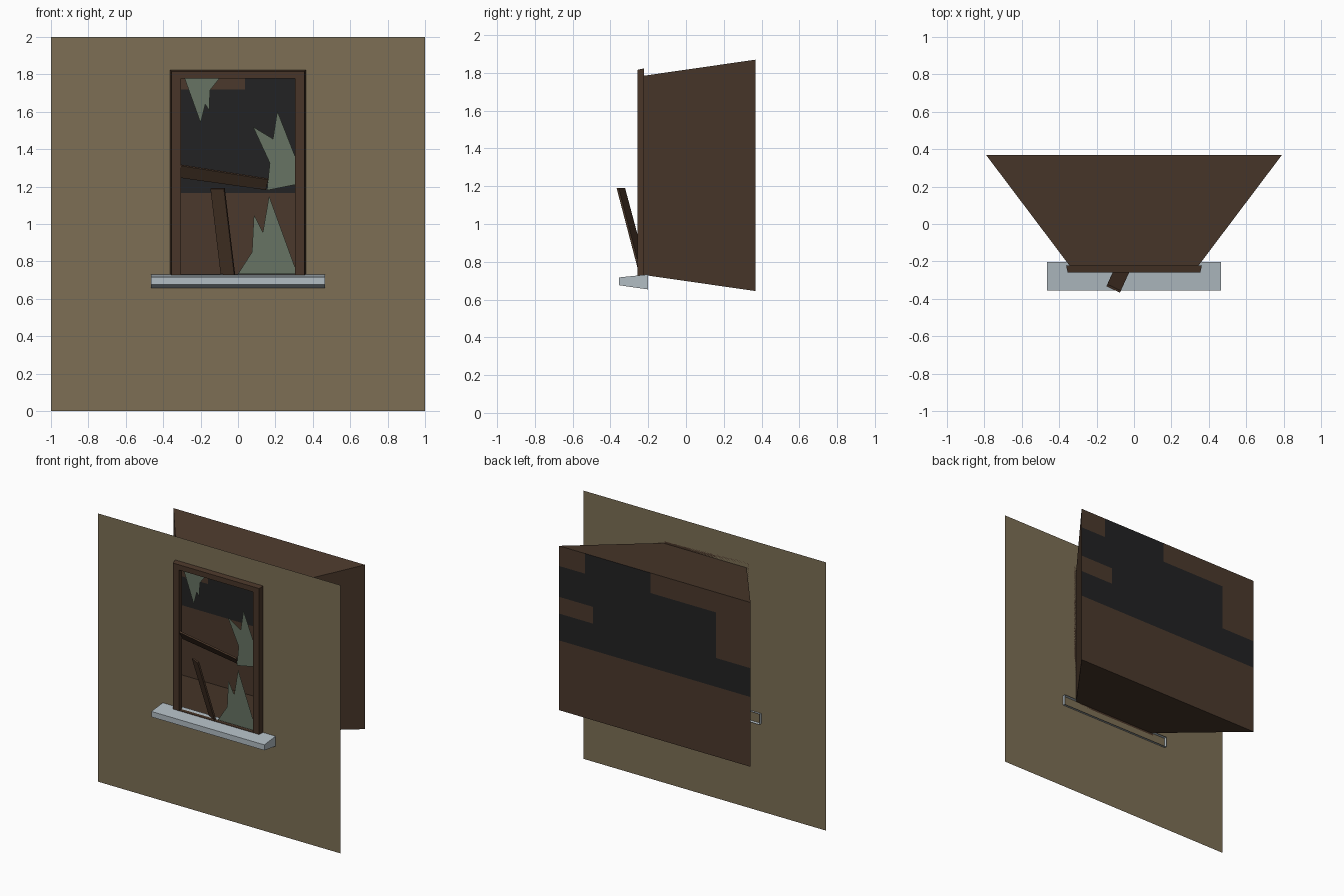
import bpy, bmesh

if "Cube" in bpy.data.objects:
    bpy.data.objects.remove(bpy.data.objects["Cube"])


def material(name, r, g, b):
    def lin(c):
        c /= 255
        return c / 12.92 if c <= 0.04045 else ((c + 0.055) / 1.055) ** 2.4
    m = bpy.data.materials.new(name)
    m.diffuse_color = (lin(r), lin(g), lin(b), 1)
    m.use_nodes = True
    m.node_tree.nodes["Principled BSDF"].inputs["Base Color"].default_value = m.diffuse_color
    return m


PLASTER = material("tan plaster", 125, 111, 85)
BROWN = material("room brown", 75, 57, 44)
BLACK = material("dark black", 34, 34, 35)
WOOD = material("wood brown", 72, 53, 40)
GLASS = material("dusty green glass", 103, 115, 99)
STONE = material("pale grey stone", 178, 189, 196)


def finish(name, bm, mats):
    bmesh.ops.remove_doubles(bm, verts=bm.verts, dist=1e-5)
    me = bpy.data.meshes.new(name)
    bm.to_mesh(me)
    bm.free()
    for m in mats:
        me.materials.append(m)
    ob = bpy.data.objects.new(name, me)
    bpy.context.collection.objects.link(ob)
    return ob


def panel(name, xs, zs, y, mats, rule):
    """Upright panel cut along xs and zs; rule gives each cell's material, None = hole."""
    bm = bmesh.new()
    for x0, x1 in zip(xs, xs[1:]):
        for z0, z1 in zip(zs, zs[1:]):
            idx = rule((x0 + x1) / 2, (z0 + z1) / 2)
            if idx is not None:
                f = bm.faces.new([bm.verts.new(p) for p in
                                  ((x0, y, z0), (x1, y, z0), (x1, y, z1), (x0, y, z1))])
                f.material_index = idx
    return finish(name, bm, mats)


def loft(name, rings, mat, cap=False, closed=False):
    """Join rectangles (half width, z low, z high, y) into one shell."""
    bm = bmesh.new()
    loops = [[bm.verts.new(p) for p in ((-w, y, a), (w, y, a), (w, y, b), (-w, y, b))]
             for w, a, b, y in rings]
    pairs = list(zip(loops, loops[1:]))
    if closed:
        pairs.append((loops[-1], loops[0]))
    for p, q in pairs:
        for i in range(4):
            j = (i + 1) % 4
            bm.faces.new((p[i], p[j], q[j], q[i]))
    if cap:
        bm.faces.new(loops[-1])
    bmesh.ops.recalc_face_normals(bm, faces=bm.faces)
    return finish(name, bm, [mat])


def plate(name, pts, mat, thick=0.0):
    bm = bmesh.new()
    bm.faces.new([bm.verts.new(p) for p in pts])
    ob = finish(name, bm, [mat])
    if thick:
        mod = ob.modifiers.new("thickness", 'SOLIDIFY')
        mod.thickness = thick
        mod.offset = 0
    return ob


WALL_Y = -0.222

# wall with window opening
panel("wall", [-1, -0.345, 0.345, 1], [0, 0.73, 1.785, 2], WALL_Y, [PLASTER],
      lambda x, z: None if abs(x) < 0.3 and 0.73 < z < 1.785 else 0)

# room behind the window: flared sides
loft("room_sides", [(0.345, 0.73, 1.785, WALL_Y), (0.79, 0.645, 1.87, 0.368)], BROWN)


# back of room, dark upper area with brown patches
def back_rule(x, z):
    if z < 1.165:
        return 0
    if z > 1.72 and (x < 0.037 or x > 0.575):
        return 0
    if x < -0.505 and z > 1.38:
        return 0
    if x > 0.51 and 1.365 < z < 1.49:
        return 0
    return 1


panel("room_back", [-0.79, -0.505, 0.037, 0.51, 0.575, 0.79],
      [0.645, 1.165, 1.365, 1.38, 1.49, 1.72, 1.87], 0.368, [BROWN, BLACK], back_rule)

# window frame with tapered outer edge
loft("window_frame", [(0.363, 0.715, 1.824, WALL_Y), (0.355, 0.715, 1.816, -0.258),
                      (0.306, 0.73, 1.777, -0.258), (0.306, 0.73, 1.777, WALL_Y)],
     WOOD, closed=True)

# sill, open at the back
loft("sill", [(0.466, 0.654, 0.733, -0.202), (0.466, 0.676, 0.717, -0.355)], STONE, cap=True)

# broken glass shards
shards = {
    "glass_top": [(-.285, 1.777), (-.2, 1.54), (-.175, 1.64), (-.153, 1.605),
                  (-.15, 1.715), (-.10, 1.777)],
    "glass_right": [(.306, 1.36), (.21, 1.605), (.187, 1.455), (.08, 1.52),
                    (.17, 1.326), (.155, 1.18), (.306, 1.21)],
    "glass_bottom": [(0, .733), (.075, .85), (.085, 1.05), (.133, .957),
                     (.166, 1.15), (.306, .765), (.306, .733)],
}
for name, pts in shards.items():
    plate(name, [(x, -0.235, z) for x, z in pts], GLASS)

# snapped crossbar, tipped forward
plate("broken_crossbar", [(-.308, -.21, 1.25), (.15, -.21, 1.185), (.155, -.23, 1.21),
                          (.163, -.25, 1.24), (-.308, -.25, 1.315)], WOOD, 0.012)

# leaning plank
plate("leaning_plank", [(-.09, -.205, .73), (-.018, -.241, .73),
                        (-.073, -.362, 1.19), (-.145, -.328, 1.19)], WOOD, 0.012)
